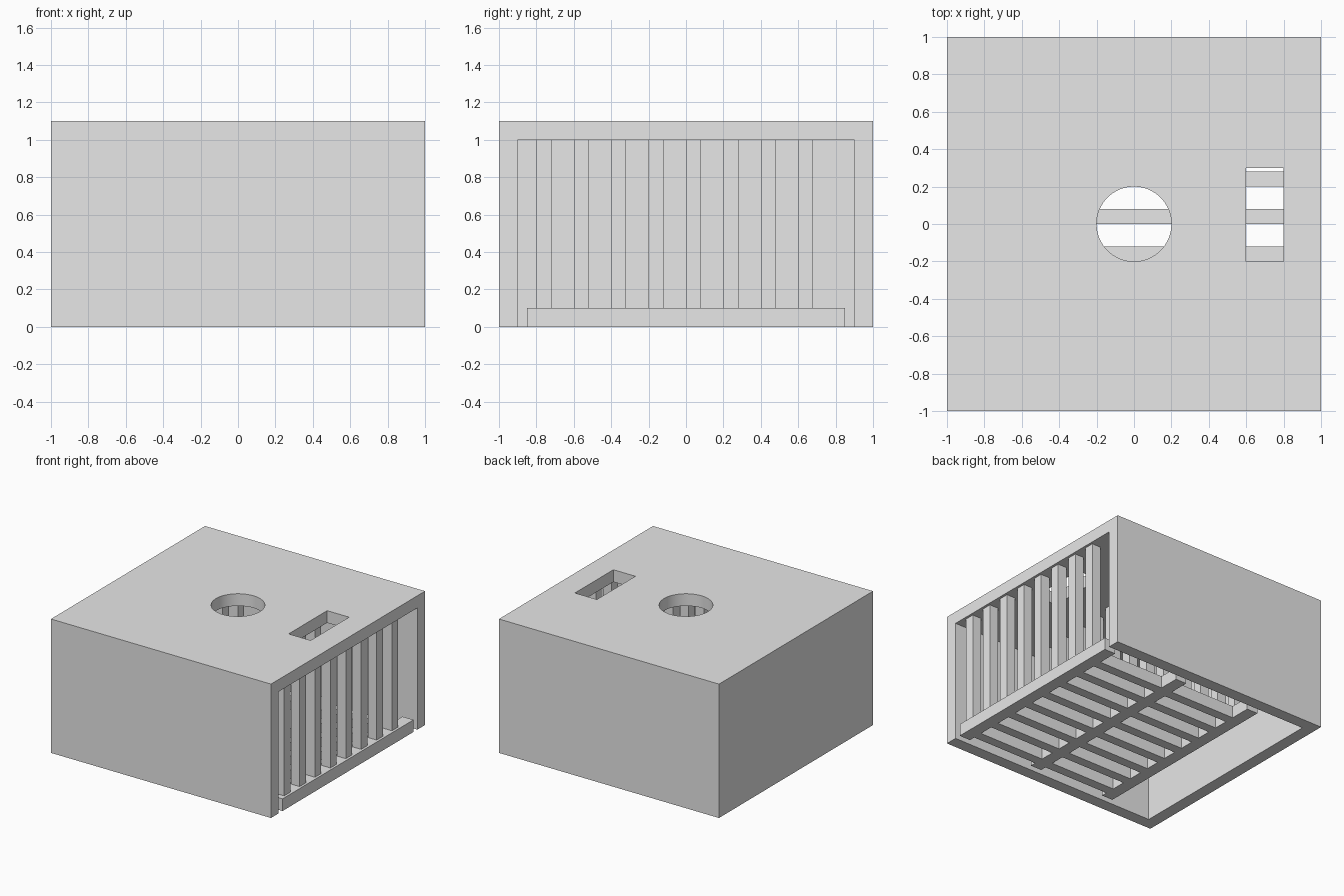
import bpy
import math

old = bpy.data.objects.get("Cube")
if old:
    bpy.data.objects.remove(old, do_unlink=True)

grey = bpy.data.materials.new("plain_grey")
grey.use_nodes = True
grey.diffuse_color = (0.8, 0.8, 0.8, 1)
grey.node_tree.nodes["Principled BSDF"].inputs["Base Color"].default_value = (0.8, 0.8, 0.8, 1)


def box(name, low, high):
    """Axis-aligned box between two corners."""
    bpy.ops.mesh.primitive_cube_add(size=1)
    ob = bpy.context.object
    ob.name = name
    for v in ob.data.vertices:
        v.co = [h if c > 0 else l for c, l, h in zip(v.co, low, high)]
    ob.data.materials.append(grey)
    return ob


def cut(target, cutter):
    """Subtract the cutter from the target and discard it."""
    cutter.hide_render = True
    mod = target.modifiers.new("cut", 'BOOLEAN')
    mod.operation = 'DIFFERENCE'
    mod.solver = 'EXACT'
    mod.object = cutter
    bpy.ops.object.select_all(action='DESELECT')
    bpy.context.view_layer.objects.active = target
    target.select_set(True)
    bpy.ops.object.modifier_apply(modifier=mod.name)
    bpy.data.objects.remove(cutter, do_unlink=True)


# Housing: open underneath and on its left side
housing = box("housing", (-1, -1, 0), (1, 1, 1.1))
cut(housing, box("cavity_cutter", (-0.9, -0.9, -0.2), (1.2, 0.9, 1)))

# Round and rectangular openings in the roof
cut(housing, box("slot_cutter", (0.6, -0.2, 0.9), (0.8, 0.3, 1.2)))
bpy.ops.mesh.primitive_cylinder_add(vertices=64, radius=0.2, depth=0.3, location=(0, 0, 1.05))
round_cutter = bpy.context.object
round_cutter.data.materials.append(grey)
cut(housing, round_cutter)
bpy.ops.object.shade_smooth_by_angle(angle=math.radians(30))

# Floor grate: three cross rails joined by slats, with a post at each crossing
rail_starts = [-0.5, 0.2, 0.9]
slat_starts = [-0.8 + 0.2 * i for i in range(8)]

for x in rail_starts:
    box("grate_rail", (x, -0.85, 0), (x + 0.1, 0.85, 0.1))

for y in slat_starts:
    for x, following in zip(rail_starts, rail_starts[1:]):
        box("grate_slat", (x + 0.1, y, 0), (following, y + 0.08, 0.1))
    for x in rail_starts:
        box("post", (x, y, 0.1), (x + 0.08, y + 0.08, 1))
